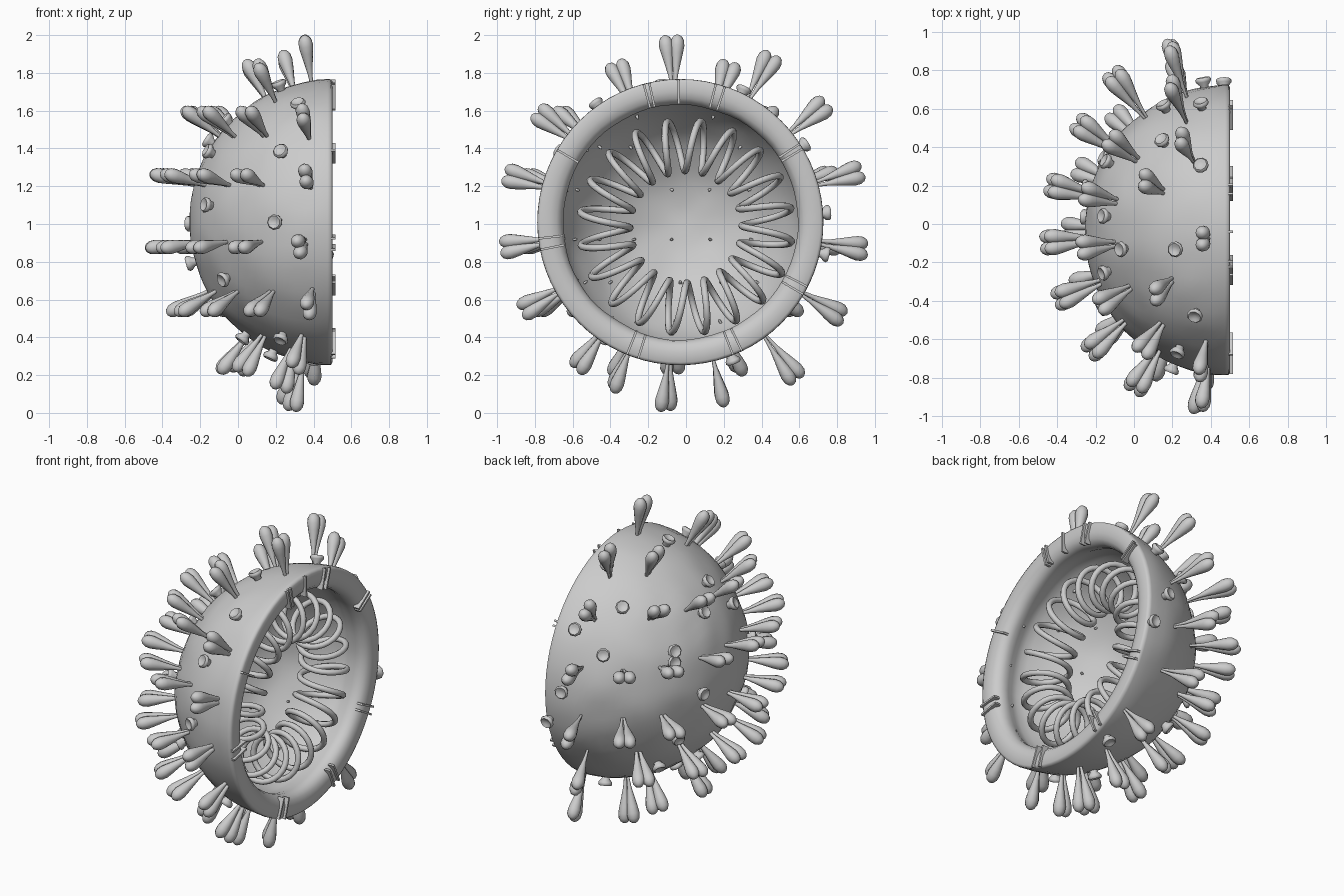
import bpy, bmesh, math
from math import sin, cos, pi, radians, sqrt
from mathutils import Vector, Matrix, noise

if "Cube" in bpy.data.objects:
    bpy.data.objects.remove(bpy.data.objects["Cube"])

C = Vector((0.5, -0.03, 1.01))      # centre of the half sphere
Z = Vector((0, 0, 1))


def lathe(bm, profile, seg, mat=Matrix()):
    """Spin (radius, height) points round Z, poles allowed."""
    rings = []
    for r, h in profile:
        if r < 1e-5:
            rings.append([bm.verts.new(mat @ Vector((0, 0, h)))] * seg)
        else:
            rings.append([bm.verts.new(mat @ Vector((r * cos(2 * pi * i / seg), r * sin(2 * pi * i / seg), h)))
                          for i in range(seg)])
    for a, b in zip(rings, rings[1:]):
        for i in range(seg):
            j = (i + 1) % seg
            vs = list(dict.fromkeys((a[i], a[j], b[j], b[i])))
            if len(vs) > 2:
                bm.faces.new(vs)


def to_mesh(bm, name, angle=40):
    bmesh.ops.recalc_face_normals(bm, faces=bm.faces)
    me = bpy.data.meshes.new(name)
    bm.to_mesh(me)
    bm.free()
    me.shade_smooth()
    me.set_sharp_from_angle(angle=radians(angle))
    return me


def place(name, me, d=None, push=0.0, flat=False):
    """Put a part at the centre, its Z along d; flat keeps its Y axis level."""
    ob = bpy.data.objects.new(name, me)
    bpy.context.collection.objects.link(ob)
    ob.location = C
    if d is not None:
        ob.location = C + d * push
        ob.rotation_mode = 'QUATERNION'
        if flat:
            y = Z.cross(d).normalized()
            ob.rotation_quaternion = Matrix((y.cross(d), y, d)).transposed().to_quaternion()
        else:
            ob.rotation_quaternion = Z.rotation_difference(d)
    return ob


def direction(az, el):
    az, el = radians(az), radians(el)
    return Vector((-cos(el) * cos(az), -cos(el) * sin(az), sin(el)))


# Half-sphere membrane with thick rounded rim, axis along x
R, RI, N = 0.758, 0.665, 20
outer = [(R * sin(a), R * cos(a)) for a in (radians(88) * i / N for i in range(N + 1))]
rim = [(0.756, 0.008), (0.742, 0.0), (0.69, 0.0), (0.655, 0.008), (0.632, 0.03),
       (0.622, 0.06), (0.626, 0.095), (0.638, 0.13)]
inner = [(RI * sin(a), RI * cos(a)) for a in (radians(75) * (1 - i / N) for i in range(N + 1))]
outer[0], inner[-1] = (0, R), (0, RI)
bm = bmesh.new()
lathe(bm, outer + rim + inner, 72, Matrix.Rotation(-pi / 2, 4, 'Y'))
for v in bm.verts:                   # slight organic unevenness
    if v.co.x < -0.03:
        v.co *= 1 + 0.012 * noise.noise(v.co * 6)
place("membrane_shell", to_mesh(bm, "membrane_shell", 60))

# Surface spike: two teardrop lobes sharing a thin root
drop = [(0, 0), (0.006, 0.01), (0.008, 0.09), (0.012, 0.15), (0.022, 0.21), (0.032, 0.265),
        (0.038, 0.305), (0.035, 0.335), (0.023, 0.355), (0.010, 0.363), (0, 0.365)]
bm = bmesh.new()
for s in (-1, 1):
    lathe(bm, drop, 12, Matrix.Translation((0, 0, 0.64)) @ Matrix.Rotation(s * 0.095, 4, 'X'))
spike = to_mesh(bm, "spike", 60)

# elevation: azimuths of each row of spikes
rows = {
    81: [18],
    58: [-62, -30, 41],
    37: [78, 54, 30, 7, -14, -37, -68],
    15: [81, 59, 41, 22, 4, -14, -35, -53, -72],
    -8: [79, 59, 41, 22, 4, -14, -35, -53, -72],
    -29: [81, 61, 40, 20, 0, -22, -45, -71],
    -53: [70, 36, 4, -32, -80],
    -63: [52],
    -71: [-44],
    -77: [20],
}
for el, azs in rows.items():
    for az in azs:
        push = 0.0
        if az < -50:
            push = 0.05
        elif az > 65:
            push = -0.02
        elif el < -65:
            push = 0.025
        place("spike", spike, direction(az, el), push, flat=abs(el) < 40 and -60 < az < 65)

# Small flared pegs between the spikes
bm = bmesh.new()
lathe(bm, [(0, 0.70), (0.022, 0.70), (0.023, 0.765), (0.04, 0.785), (0.042, 0.798),
           (0.034, 0.807), (0.018, 0.800), (0, 0.795)], 9)
peg = to_mesh(bm, "peg", 50)
RP = 0.78
dirs = []
# pegs located by front position (x, z)
for x, z in ((.23, 1.38), (.2, 1.01), (-.16, 1.1), (-.07, .71), (.23, .4), (.03, .4), (-.15, 1.38)):
    a, b = x - C.x, z - C.z
    dirs.append(Vector((a, -sqrt(max(0, RP * RP - a * a - b * b)), b)))
# pegs located by top position (x, y)
for x, y in ((-.15, .34), (.35, .3), (-.15, .04), (-.06, -.13), (.22, -.13), (.32, -.47), (.35, .62)):
    a, b = x - C.x, y - C.y
    dirs.append(Vector((a, b, sqrt(max(0, RP * RP - a * a - b * b)))))
# pegs on the back, located on a plane facing the back-left diagonal
f = direction(-45, 25)
r = Vector((-1, -1, 0)).normalized()
u = f.cross(r)
u = u if u.z > 0 else -u
for a, b in ((-.1, .3), (-.27, -.04), (.26, -.05), (-.57, -.29), (.48, -.38), (.29, -.7), (-.66, -.5)):
    dirs.append(r * a + u * b + f * sqrt(1 - a * a - b * b))
# pegs on the underside
for az, el in ((-5, -16), (-32, -40), (20, -64), (-70, -68)):
    dirs.append(direction(az, el))
for d in dirs:
    place("peg", peg, d.normalized())

# Thin slivers of cut spikes across the rim
bm = bmesh.new()
for y, z in ((-.21, 1.69), (-.18, 1.68), (.14, 1.67), (.18, 1.65), (-.04, 1.73), (.57, 1.37), (.55, 1.39),
             (-.61, 1.35), (-.72, .93), (-.69, .88), (.6, .64), (.62, .68), (-.3, .34),
             (-.24, .33), (.24, .33), (.29, .34)):
    ang = math.atan2(z - C.z, y - C.y)
    m = (Matrix.Rotation(ang, 4, 'X') @ Matrix.Translation((-0.005, 0.69, 0))
         @ Matrix.Diagonal((0.04, 0.13, 0.012, 1)))
    bmesh.ops.create_cube(bm, size=1, matrix=m)
place("rim_slivers", to_mesh(bm, "rim_slivers"))

# Coiled strand forming a ring inside the shell
LOOPS, STEP = 20, 24
cu = bpy.data.curves.new("inner_coil", 'CURVE')
cu.dimensions = '3D'
cu.bevel_depth = 0.018
cu.bevel_resolution = 2
sp = cu.splines.new('POLY')
n = LOOPS * STEP
sp.points.add(n - 1)
for i, p in enumerate(sp.points):
    t, th = 2 * pi * i / STEP, 2 * pi * i / n + radians(10)
    rad = 0.43 + 0.135 * cos(t)
    p.co = (0.31 + 0.135 * sin(t), rad * cos(th), 0.985 + rad * sin(th), 1)
sp.use_cyclic_u = True
sp.use_smooth = True
bpy.context.collection.objects.link(bpy.data.objects.new("inner_coil", cu))
